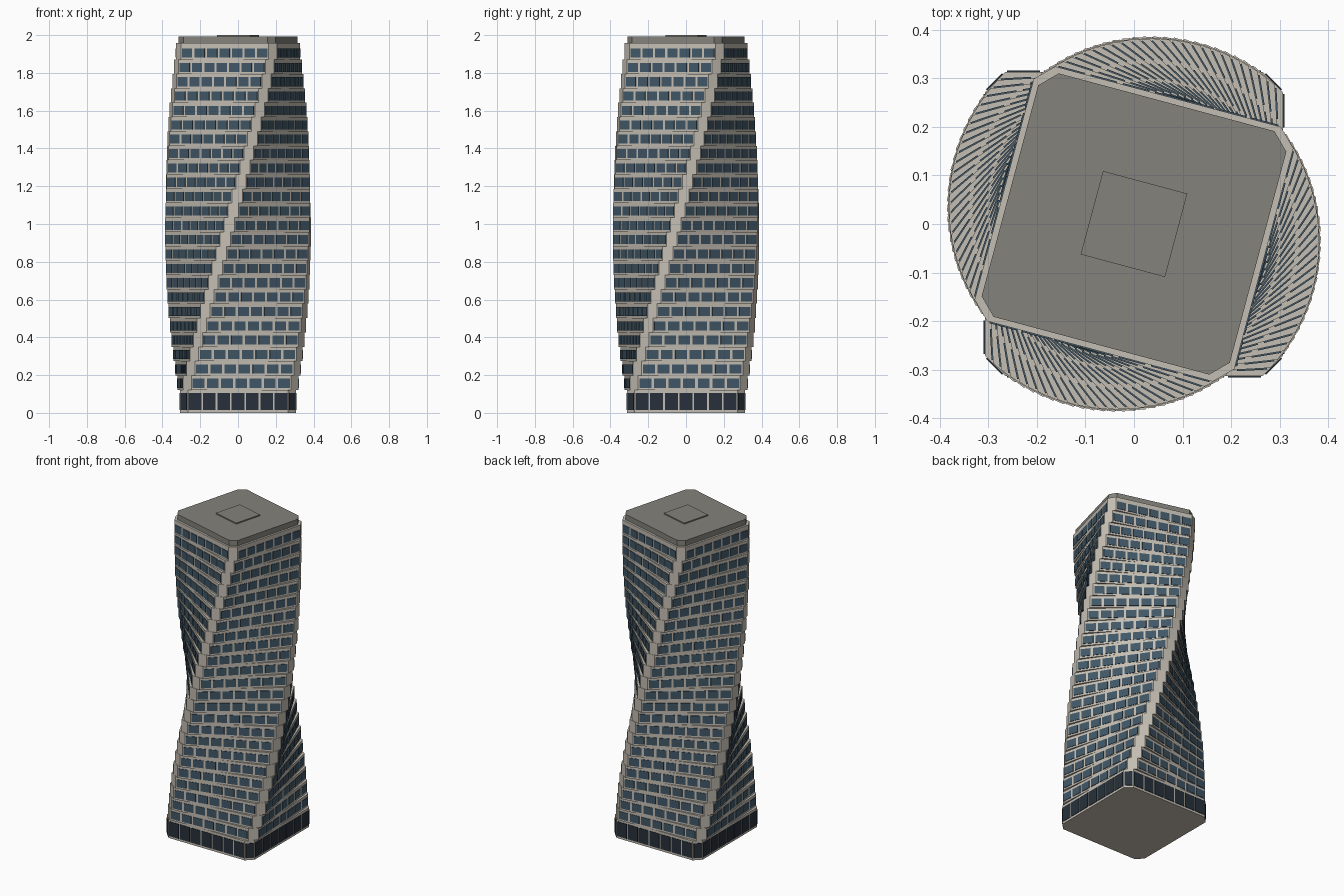
import bpy
import bmesh
from math import radians
from mathutils import Matrix, Vector

if "Cube" in bpy.data.objects:
    bpy.data.objects.remove(bpy.data.objects["Cube"])


def material(name, rgb):
    m = bpy.data.materials.new(name)
    m.use_nodes = True
    color = (*rgb, 1.0)
    m.diffuse_color = color
    bsdf = m.node_tree.nodes["Principled BSDF"]
    bsdf.inputs["Base Color"].default_value = color
    bsdf.inputs["Roughness"].default_value = 0.7
    return m


WALL = material("warm stone", (0.56, 0.52, 0.455))
GLASS = material("blue glass", (0.052, 0.095, 0.135))
LOBBY = material("dark lobby glass", (0.02, 0.03, 0.043))
ROOF = material("roof grey", (0.23, 0.225, 0.2))

HALF_X, HALF_Y, CHAMFER = 0.307, 0.313, 0.041
FLOORS, PITCH, BASE_TOP = 24, 0.076, 0.122
TWIST, TAPER = 75.0, 0.115
BAYS, PROUD = 7, 0.003


def outline(scale, angle):
    """Rectangle with cut corners, counter-clockwise, scaled and turned."""
    x, y, c = HALF_X, HALF_Y, CHAMFER
    pts = [(x, c - y), (x, y - c), (x - c, y), (c - x, y),
           (-x, y - c), (-x, c - y), (c - x, -y), (x - c, -y)]
    turn = Matrix.Rotation(radians(angle), 3, 'Z')
    return [turn @ (Vector((px, py, 0)) * scale) for px, py in pts]


def prism(bm, pts, z0, z1):
    low = [bm.verts.new(p + Vector((0, 0, z0))) for p in pts]
    high = [bm.verts.new(p + Vector((0, 0, z1))) for p in pts]
    bm.faces.new(low[::-1])
    bm.faces.new(high)
    for i in range(len(pts)):
        j = (i + 1) % len(pts)
        bm.faces.new((low[i], low[j], high[j], high[i]))


def panes(bm, a, b, z0, z1, count, fill):
    """Row of thin window plates along the wall from a to b."""
    along = (b - a) / count
    out = Vector((along.y, -along.x, 0)).normalized() * PROUD
    for i in range(count):
        p = a + along * (i + 0.5 - fill / 2)
        q = a + along * (i + 0.5 + fill / 2)
        prism(bm, [p - out * 0.3, p + out, q + out, q - out * 0.3], z0, z1)


def finish(bm, name, mat):
    bmesh.ops.recalc_face_normals(bm, faces=bm.faces)
    mesh = bpy.data.meshes.new(name)
    bm.to_mesh(mesh)
    bm.free()
    mesh.materials.append(mat)
    obj = bpy.data.objects.new(name, mesh)
    bpy.context.collection.objects.link(obj)
    return obj


# Ground-floor lobby with tall glazing on walls and cut corners
base, base_glass = bmesh.new(), bmesh.new()
ring = outline(1, 0)
prism(base, ring, 0, BASE_TOP)
for i in range(8):
    count, fill = (BAYS, 0.89) if i % 2 == 0 else (1, 0.8)
    panes(base_glass, ring[i], ring[(i + 1) % 8], 0.014, 0.106, count, fill)
finish(base, "lobby_walls", WALL)
finish(base_glass, "lobby_windows", LOBBY)

# Twisting, tapering storeys
walls, windows = bmesh.new(), bmesh.new()
for k in range(1, FLOORS + 1):
    t = k / FLOORS
    ring = outline(1 - TAPER * t, TWIST * t)
    z = BASE_TOP + (k - 1) * PITCH
    top = z + PITCH + (0.012 if k == FLOORS else 0)
    prism(walls, ring, z, top)
    for i in range(0, 8, 2):
        panes(windows, ring[i], ring[i + 1], z + 0.011, z + 0.059, BAYS, 0.82)
finish(walls, "storeys", WALL)
finish(windows, "storey_windows", GLASS)

# Roof cap and plant hatch
cap = bmesh.new()
prism(cap, outline(0.846, TWIST), top, 1.993)
finish(cap, "roof_cap", ROOF)

hatch = bmesh.new()
turn = Matrix.Rotation(radians(TWIST), 3, 'Z')
corners = [(1, -1), (1, 1), (-1, 1), (-1, -1)]
prism(hatch, [turn @ Vector((0.089 * x, 0.09 * y, 0)) for x, y in corners], 1.993, 2.0)
finish(hatch, "roof_hatch", ROOF)
